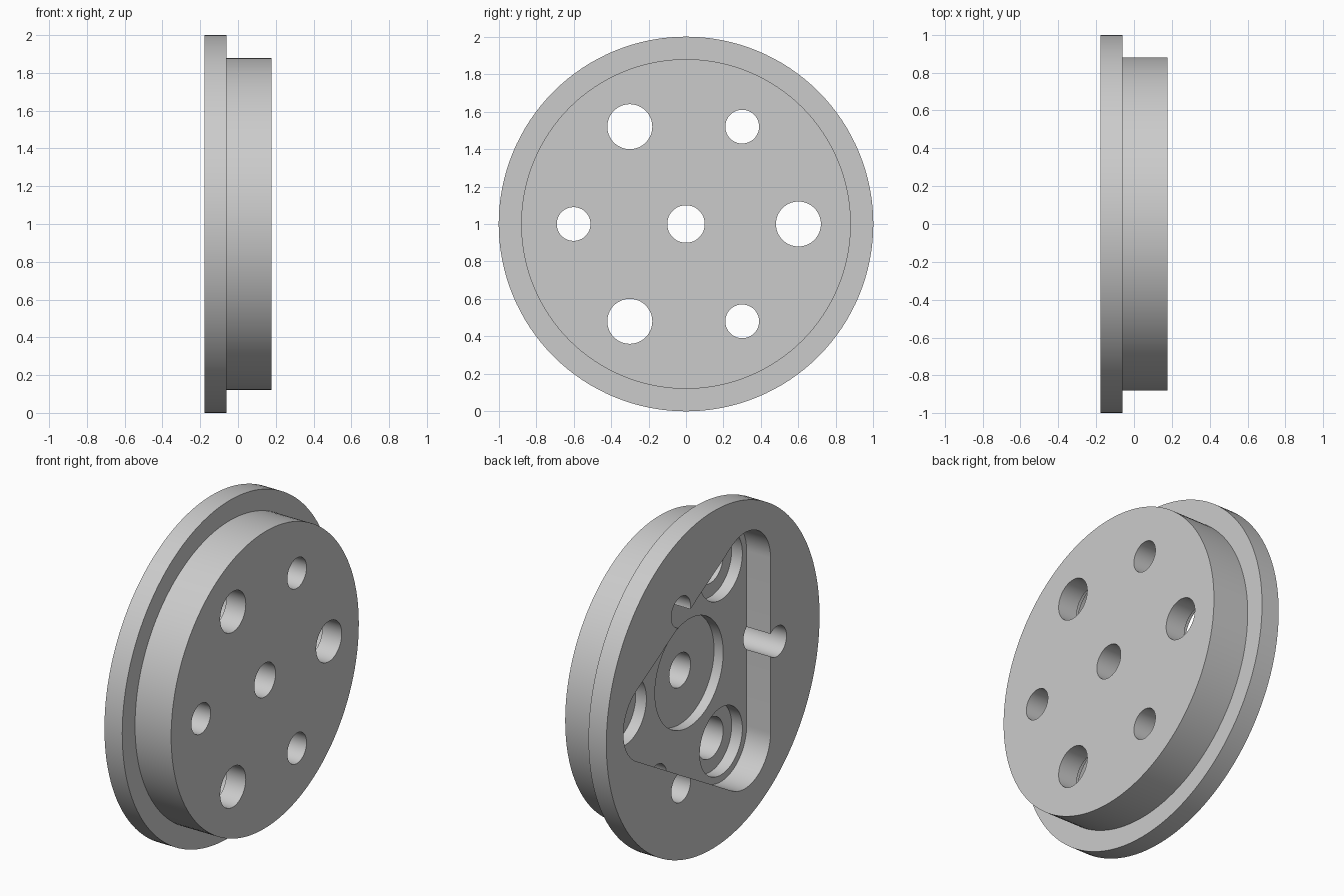
import bpy, bmesh
from math import sin, cos, pi, radians

cube = bpy.data.objects.get("Cube")
if cube:
    bpy.data.objects.remove(cube, do_unlink=True)

HALF = 0.177          # half of the total thickness along x
OPEN = -0.3           # cutters start here, outside the flange face
PITCH = 0.6           # distance of the outer holes from the axis

grey = bpy.data.materials.new("light_grey")
grey.use_nodes = True
colour = (0.6, 0.6, 0.6, 1)
grey.diffuse_color = colour
grey.node_tree.nodes["Principled BSDF"].inputs["Base Color"].default_value = colour


def arc(centre, radius, start, end, steps):
    """Points (y, z) along an arc, angles in degrees."""
    angles = [radians(start + (end - start) * i / steps) for i in range(steps + 1)]
    return [(centre[0] + radius * cos(a), centre[1] + radius * sin(a)) for a in angles]


def circle(radius, centre=(0, 0), steps=64):
    return arc(centre, radius, 0, 360, steps)[:-1]


def polar(angle):
    return PITCH * cos(radians(angle)), PITCH * sin(radians(angle))


def loft(name, sections):
    """Closed solid through (x, outline) sections, axis at height 1."""
    bm = bmesh.new()
    rings = [[bm.verts.new((x, y, z + 1)) for y, z in outline] for x, outline in sections]
    for a, b in zip(rings, rings[1:]):
        for i in range(len(a)):
            j = (i + 1) % len(a)
            bm.faces.new((a[i], a[j], b[j], b[i]))
    bm.faces.new(rings[0])
    bm.faces.new(rings[-1])
    bmesh.ops.recalc_face_normals(bm, faces=bm.faces)
    mesh = bpy.data.meshes.new(name)
    bm.to_mesh(mesh)
    bm.free()
    mesh.materials.append(grey)
    obj = bpy.data.objects.new(name, mesh)
    bpy.context.collection.objects.link(obj)
    return obj


# Flanged disc
rim, hub = circle(1.0, steps=128), circle(0.88, steps=128)
disc = loft("flanged_disc", [(-HALF, rim), (-0.06, rim), (-0.06, hub), (HALF, hub)])


def cut(name, outline, end):
    """Cut an outline into the disc from the flange side down to x = end."""
    cutter = loft(name, [(OPEN, outline), (end, outline)])
    cutter.hide_render = True
    mod = disc.modifiers.new(name, 'BOOLEAN')
    mod.operation = 'DIFFERENCE'
    mod.solver = 'EXACT'
    mod.object = cutter
    bpy.ops.object.modifier_apply(modifier=mod.name)
    bpy.data.objects.remove(cutter, do_unlink=True)


bpy.ops.object.select_all(action='DESELECT')
bpy.context.view_layer.objects.active = disc
disc.select_set(True)

# Rounded triangular pocket and the round recess in its floor
corners = (0, 120, 240)
pocket = []
for a in corners:
    pocket += arc(polar(a), 0.24, a - 60, a + 60, 24)
cut("pocket_cutter", pocket, -0.02)
cut("centre_recess_cutter", circle(0.32, steps=96), 0.04)

# Counterbored large holes at the corners, small holes between them
for a in corners:
    cut("counterbore_cutter", circle(0.2, polar(a)), 0.05)
    cut("large_hole_cutter", circle(0.12, polar(a)), 0.3)
    cut("small_hole_cutter", circle(0.09, polar(a + 60)), 0.3)
cut("centre_hole_cutter", circle(0.1), 0.3)

bpy.ops.object.shade_smooth_by_angle(angle=radians(30))
